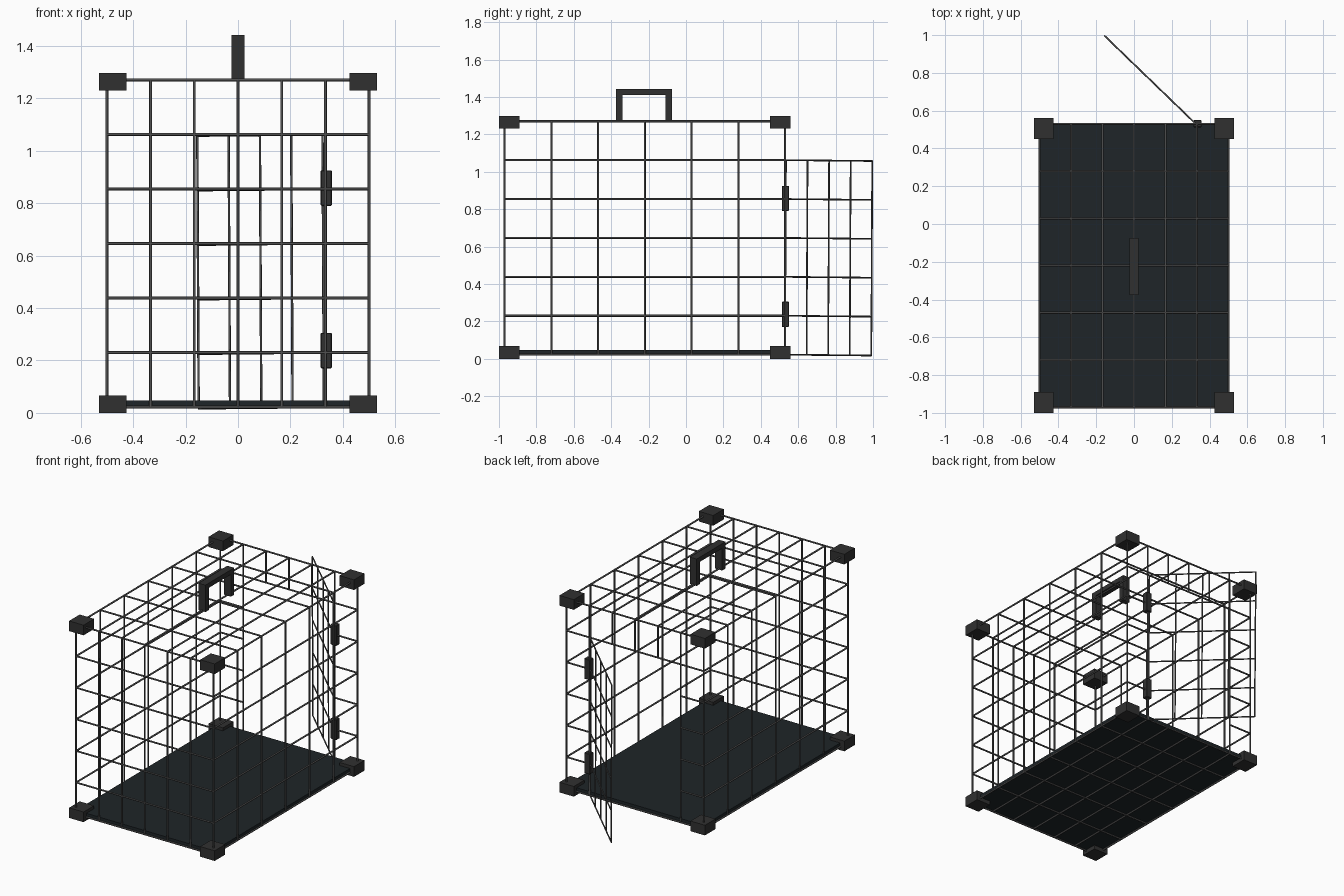
import bpy, bmesh, math
from mathutils import Vector, Matrix

if "Cube" in bpy.data.objects:
    bpy.data.objects.remove(bpy.data.objects["Cube"])


def material(name, r, g, b):
    m = bpy.data.materials.new(name)
    m.diffuse_color = (r, g, b, 1)
    m.use_nodes = True
    m.node_tree.nodes["Principled BSDF"].inputs["Base Color"].default_value = m.diffuse_color
    return m


STEEL = material("steel_wire", 0.08, 0.08, 0.08)
PLASTIC = material("dark_plastic", 0.03, 0.03, 0.03)
TRAY = material("tray", 0.013, 0.018, 0.021)


def finish(name, bm, mat):
    me = bpy.data.meshes.new(name)
    bm.to_mesh(me)
    bm.free()
    me.materials.append(mat)
    ob = bpy.data.objects.new(name, me)
    bpy.context.collection.objects.link(ob)
    return ob


def wires(name, segments, radius=0.0055):
    """One mesh of round rods, one rod per (start, end) pair."""
    bm = bmesh.new()
    for a, b in segments:
        a, b = Vector(a), Vector(b)
        d = b - a
        m = Matrix.Translation((a + b) / 2) @ d.to_track_quat('Z', 'Y').to_matrix().to_4x4()
        bmesh.ops.create_cone(bm, cap_ends=True, segments=8, radius1=radius,
                              radius2=radius, depth=d.length, matrix=m)
    for f in bm.faces:
        f.smooth = len(f.verts) == 4
    return finish(name, bm, STEEL)


def box(name, lo, hi, mat, bevel=0.0):
    lo, hi = Vector(lo), Vector(hi)
    bm = bmesh.new()
    bmesh.ops.create_cube(bm, size=1, matrix=Matrix.Translation((lo + hi) / 2)
                          @ Matrix.Diagonal((*(hi - lo), 1)))
    if bevel:
        bmesh.ops.bevel(bm, geom=bm.edges[:], offset=bevel, segments=1, affect='EDGES')
    return finish(name, bm, mat)


# Grid lines of the cage: six cells in every direction
X = [-0.5 + i / 6 for i in range(7)]
Y = [-0.97 + i * 0.25 for i in range(7)]
Z = [0.022 + i * 0.208 for i in range(7)]
x0, x1, y0, y1, z0, z1 = X[0], X[6], Y[0], Y[6], Z[0], Z[6]

# Outer frame edges
wires("frame",
      [((x0, y, z), (x1, y, z)) for y in (y0, y1) for z in (z0, z1)]
      + [((x, y0, z), (x, y1, z)) for x in (x0, x1) for z in (z0, z1)]
      + [((x, y, z0), (x, y, z1)) for x in (x0, x1) for y in (y0, y1)])

# Closed wire panels
for name, x in (("left_panel", x0), ("right_panel", x1)):
    wires(name, [((x, y, z0), (x, y, z1)) for y in Y[1:6]]
          + [((x, y0, z), (x, y1, z)) for z in Z[1:6]])
for name, z in (("bottom_panel", z0), ("top_panel", z1)):
    wires(name, [((x, y0, z), (x, y1, z)) for x in X[1:6]]
          + [((x0, y, z), (x1, y, z)) for y in Y[1:6]])
wires("front_panel", [((x, y0, z0), (x, y0, z1)) for x in X[1:6]]
      + [((x0, y0, z), (x1, y0, z)) for z in Z[1:6]])

# Back panel with the doorway left open
wires("back_panel",
      [((x, y1, z0), (x, y1, z1)) for x in (X[1], X[5])]
      + [((x, y1, Z[5]), (x, y1, z1)) for x in X[2:5]]
      + [((x0, y1, Z[5]), (x1, y1, Z[5]))]
      + [((a, y1, z), (b, y1, z)) for z in Z[1:5] for a, b in ((x0, X[1]), (X[5], x1))])

# Door, swung open and sagging slightly on its hinges
w = 0.664
door = wires("door",
             [((-w * i / 4, 0, z0), (-w * i / 4, 0, Z[5])) for i in range(5)]
             + [((0, 0, z), (-w, 0, z)) for z in Z[:6]], radius=0.0045)
door.data.transform(Matrix.Translation((0.325, 0.532, 0))
                    @ Matrix.Rotation(math.radians(-44), 4, 'Z')
                    @ Matrix.Translation((0, 0, 0.55))
                    @ Matrix.Rotation(math.radians(-0.4), 4, 'Y')
                    @ Matrix.Translation((0, 0, -0.55)))

# Door hinges
for name, z in (("lower_hinge", 0.17), ("upper_hinge", 0.79)):
    box(name, (0.315, 0.512, z), (0.358, 0.55, z + 0.135), PLASTIC, 0.003)

# Floor tray
box("floor_tray", (x0, y0, 0.027), (x1, y1, 0.047), TRAY)

# Corner caps
for sx in (-1, 1):
    for ya in (-1.0, 0.45):
        for za in (0.0, 1.23):
            xa, xb = sorted((sx * 0.425, sx * 0.53))
            box("corner_cap", (xa, ya, za), (xb, ya + 0.11, za + 0.067), PLASTIC)

# Carry handle: an extruded arch profile
bm = bmesh.new()
profile = [(-0.375, 1.265), (-0.375, 1.442), (-0.075, 1.442), (-0.075, 1.265),
           (-0.11, 1.265), (-0.11, 1.411), (-0.34, 1.411), (-0.34, 1.265)]
face = bm.faces.new([bm.verts.new((-0.025, y, z)) for y, z in profile])
ext = bmesh.ops.extrude_face_region(bm, geom=[face])
bmesh.ops.translate(bm, vec=(0.05, 0, 0),
                    verts=[v for v in ext["geom"] if isinstance(v, bmesh.types.BMVert)])
if face.is_valid is False or len(bm.faces) < 10:
    bm.faces.new([v for v in bm.verts if v.co.x < 0])
bmesh.ops.recalc_face_normals(bm, faces=bm.faces[:])
finish("carry_handle", bm, PLASTIC)
